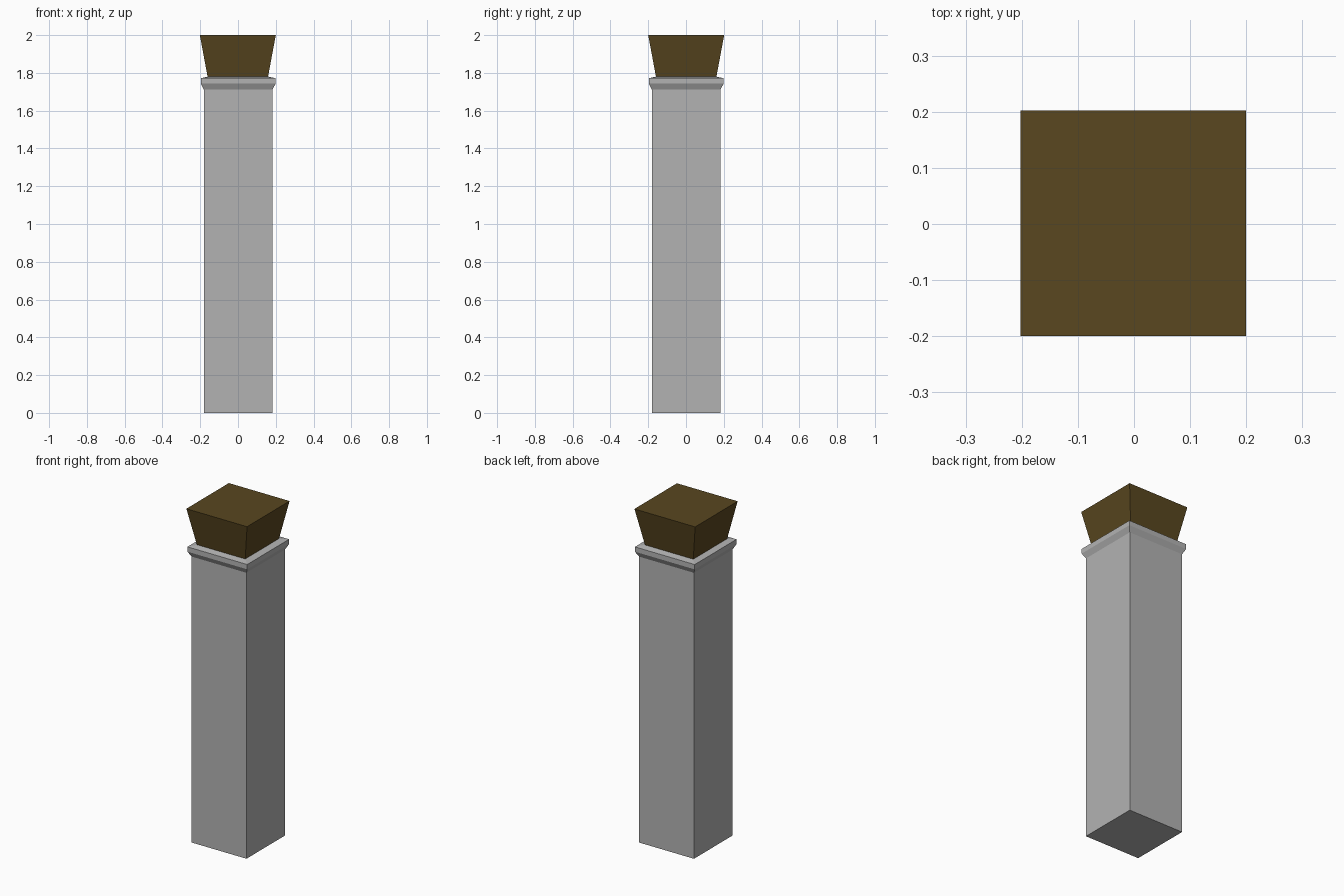
import bpy
import bmesh

if "Cube" in bpy.data.objects:
    bpy.data.objects.remove(bpy.data.objects["Cube"])


def square_loft(name, profile, centre, color):
    """Stack square rings given as (half width, z) and cap both ends."""
    bm = bmesh.new()
    rings = []
    for h, z in profile:
        rings.append([bm.verts.new((centre[0] + sx * h, centre[1] + sy * h, z))
                      for sx, sy in ((-1, -1), (1, -1), (1, 1), (-1, 1))])
    for low, high in zip(rings, rings[1:]):
        for i in range(4):
            j = (i + 1) % 4
            bm.faces.new((low[i], low[j], high[j], high[i]))
    bm.faces.new(rings[0][::-1])
    bm.faces.new(rings[-1])
    mesh = bpy.data.meshes.new(name)
    bm.to_mesh(mesh)
    bm.free()
    obj = bpy.data.objects.new(name, mesh)
    bpy.context.collection.objects.link(obj)
    mat = bpy.data.materials.new(name + "_material")
    mat.diffuse_color = color
    mat.use_nodes = True
    mat.node_tree.nodes["Principled BSDF"].inputs["Base Color"].default_value = mat.diffuse_color
    mesh.materials.append(mat)
    return obj


# Square shaft with a flared collar, its top sloping gently up to the cap
square_loft("pillar_shaft", [
    (0.182, 0.0), (0.182, 1.712), (0.198, 1.743),
    (0.198, 1.772), (0.16, 1.78)], (0.001, 0.001), (0.45, 0.45, 0.45, 1))

# Tapered block, wider at the top
square_loft("pillar_cap", [(0.16, 1.78), (0.201, 2.0)],
            (-0.001, 0.001), (0.1, 0.063, 0.014, 1))
